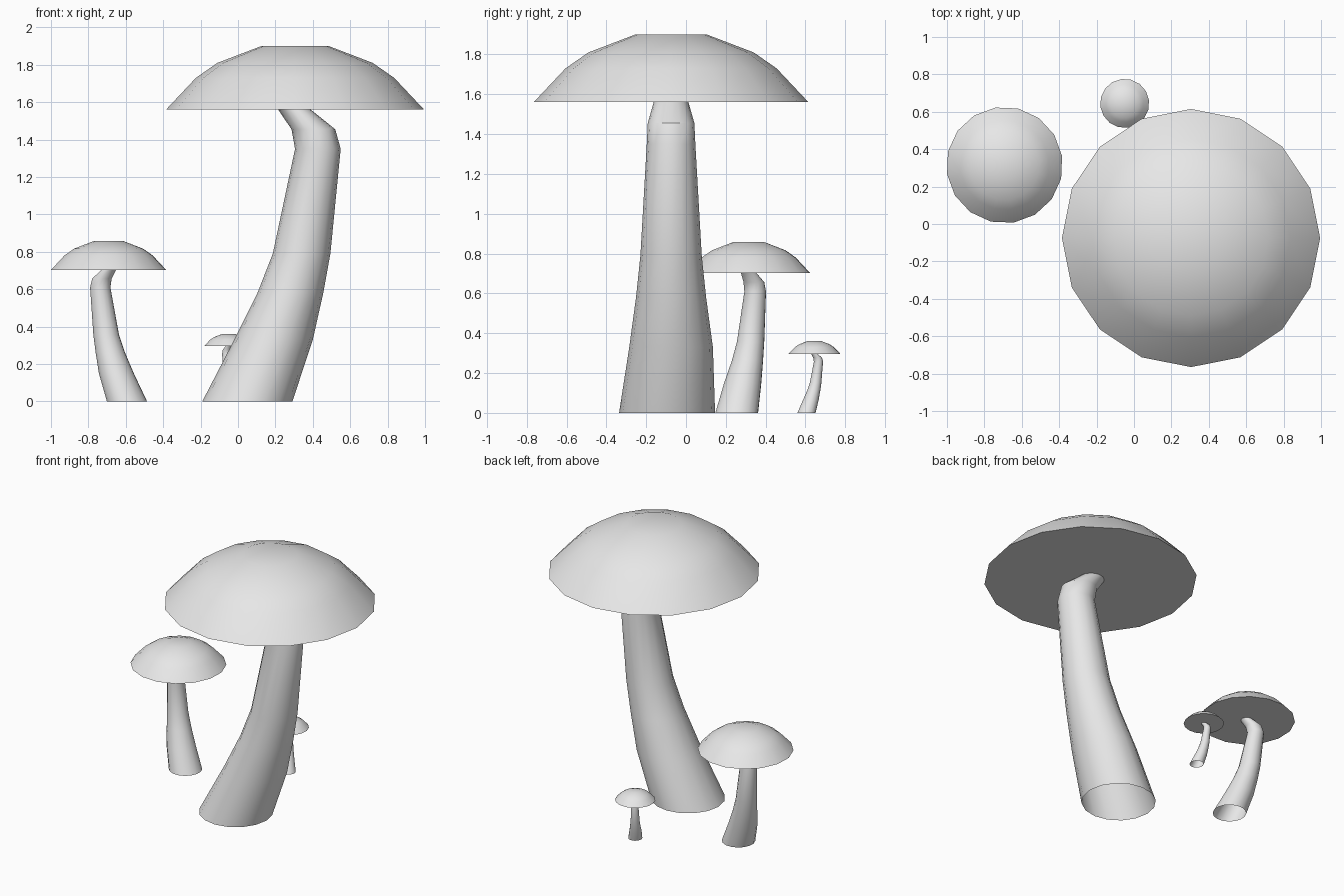
import bpy, bmesh, math
from mathutils import Matrix, Vector

if "Cube" in bpy.data.objects:
    bpy.data.objects.remove(bpy.data.objects["Cube"], do_unlink=True)

SIDES = 16

grey = bpy.data.materials.new("light grey")
grey.use_nodes = True
grey.diffuse_color = (0.8, 0.8, 0.8, 1)
grey.node_tree.nodes["Principled BSDF"].inputs["Base Color"].default_value = (0.8, 0.8, 0.8, 1)

# Cap profile: radius, height
CAP = [(0.69, 1.56), (0.53, 1.73), (0.415, 1.81), (0.18, 1.90)]

# Stem rings: centre offset x, y, height, radius
STEM = [(-0.255, -0.02, 0, 0.241), (-0.115, 0, 0.33, 0.21), (-0.025, 0, 0.58, 0.176),
        (0.035, 0, 0.79, 0.154), (0.122, 0, 1.35, 0.122), (0.098, 0, 1.455, 0.117),
        (-0.003, 0, 1.56, 0.087)]


def loft(name, rings, place, closed):
    """Skin a stack of horizontal circles, optionally closing both ends."""
    bm = bmesh.new()
    loops = []
    for x, y, z, r in rings:
        loops.append([bm.verts.new(Vector((x + r * math.cos(a), y + r * math.sin(a), z)))
                      for a in (math.tau * i / SIDES for i in range(SIDES))])
    for low, high in zip(loops, loops[1:]):
        for i in range(SIDES):
            j = (i + 1) % SIDES
            bm.faces.new((low[i], low[j], high[j], high[i]))
    if closed:
        bm.faces.new(loops[0][::-1])
        bm.faces.new(loops[-1])
    bm.transform(place)
    mesh = bpy.data.meshes.new(name)
    bm.to_mesh(mesh)
    bm.free()
    mesh.materials.append(grey)
    obj = bpy.data.objects.new(name, mesh)
    bpy.context.collection.objects.link(obj)
    bpy.ops.object.select_all(action='DESELECT')
    obj.select_set(True)
    bpy.context.view_layer.objects.active = obj
    bpy.ops.object.shade_smooth_by_angle(angle=math.radians(30))


def mushroom(size, x, y, scale, turn):
    place = (Matrix.Translation((x, y, 0)) @ Matrix.Rotation(math.radians(turn), 4, 'Z')
             @ Matrix.Scale(scale, 4))
    loft(size + "_mushroom_cap", [(0, 0, z, r) for r, z in CAP], place, True)
    loft(size + "_mushroom_stem", STEM, place, False)


mushroom("large", 0.305, -0.075, 1, 0)
mushroom("medium", -0.692, 0.315, 0.451, 144)
mushroom("small", -0.05, 0.645, 0.19, 120)
